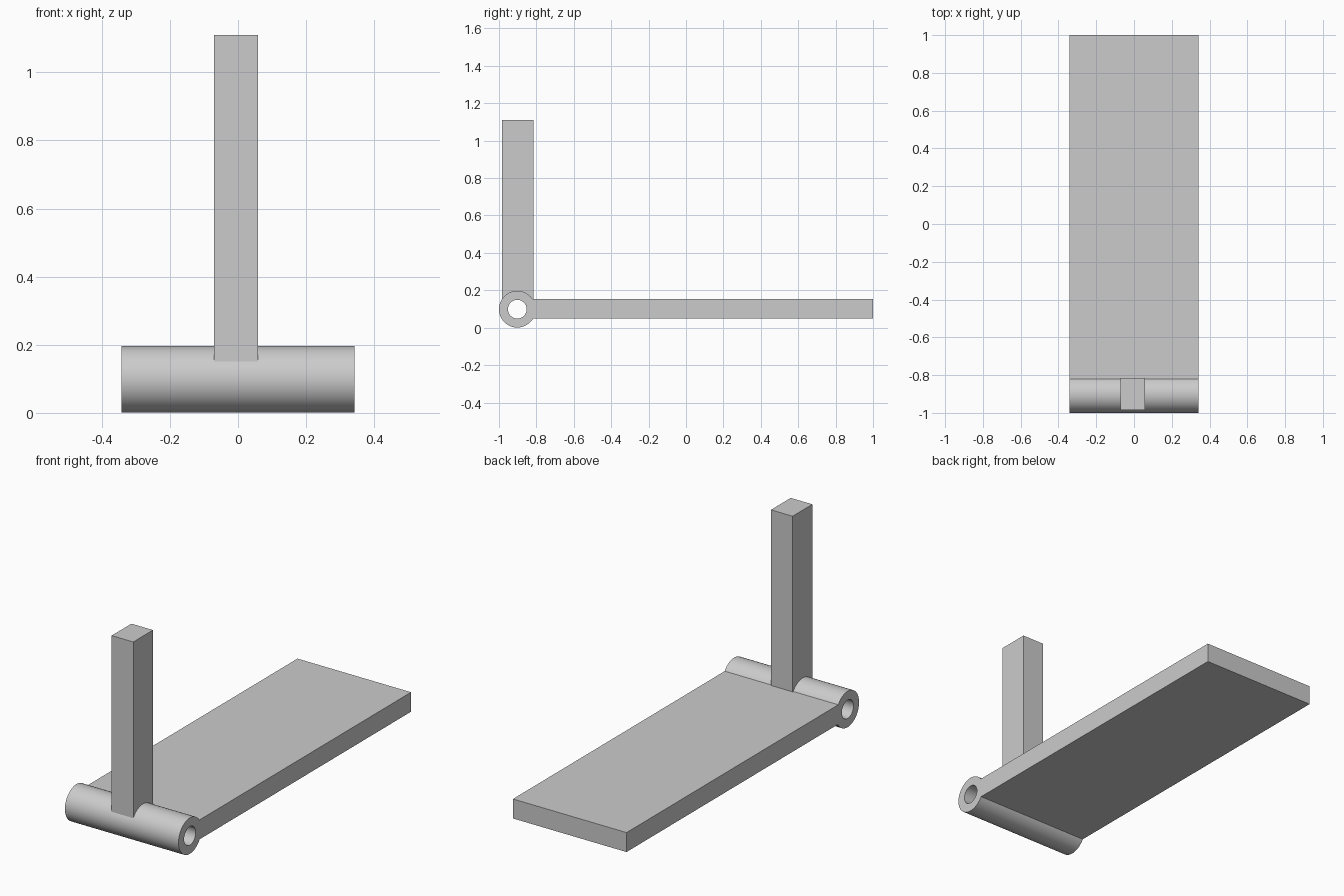
import bpy, bmesh, math

cube = bpy.data.objects.get("Cube")
if cube:
    bpy.data.objects.remove(cube, do_unlink=True)

grey = bpy.data.materials.new("light_grey")
grey.use_nodes = True
COLOUR = (0.6, 0.6, 0.6, 1)
grey.diffuse_color = COLOUR
grey.node_tree.nodes["Principled BSDF"].inputs["Base Color"].default_value = COLOUR

WIDTH = 0.342
AXIS_Y, AXIS_Z = -0.902, 0.099
OUTER, INNER, SEGMENTS = 0.098, 0.05, 64


def arc(radius, start, end, steps):
    """Points (y, z) around the hinge axis, both ends included."""
    angles = [start + (end - start) * i / steps for i in range(steps + 1)]
    return [(AXIS_Y + radius * math.cos(a), AXIS_Z + radius * math.sin(a)) for a in angles]


def finish(name, bm, smooth=False):
    bmesh.ops.recalc_face_normals(bm, faces=bm.faces)
    mesh = bpy.data.meshes.new(name)
    bm.to_mesh(mesh)
    bm.free()
    mesh.materials.append(grey)
    obj = bpy.data.objects.new(name, mesh)
    bpy.context.collection.objects.link(obj)
    if smooth:
        bpy.ops.object.select_all(action="DESELECT")
        obj.select_set(True)
        bpy.context.view_layer.objects.active = obj
        bpy.ops.object.shade_smooth_by_angle(angle=math.radians(30))
    return obj


def extrude_profile(name, profile, x0, x1):
    """Sweep a closed side profile (y, z) along x."""
    bm = bmesh.new()
    face = bm.faces.new([bm.verts.new((x0, y, z)) for y, z in profile])
    out = bmesh.ops.extrude_face_region(bm, geom=[face], use_keep_orig=True)
    moved = [v for v in out["geom"] if isinstance(v, bmesh.types.BMVert)]
    bmesh.ops.translate(bm, verts=moved, vec=(x1 - x0, 0, 0))
    return finish(name, bm)


# Hollow hinge barrel: four rings joined into a closed tube
bm = bmesh.new()
rings = []
for radius, x in ((OUTER, -WIDTH), (OUTER, WIDTH), (INNER, WIDTH), (INNER, -WIDTH)):
    points = arc(radius, 0, 2 * math.pi, SEGMENTS)[:-1]
    rings.append([bm.verts.new((x, y, z)) for y, z in points])
for k, ring in enumerate(rings):
    following = rings[(k + 1) % 4]
    for i in range(SEGMENTS):
        j = (i + 1) % SEGMENTS
        bm.faces.new((ring[i], ring[j], following[j], following[i]))
finish("hinge_barrel", bm, smooth=True)

# Flat leaf running back from the barrel
extrude_profile("hinge_leaf",
                [(-0.825, 0.048), (1, 0.048), (1, 0.154), (-0.825, 0.154)],
                -WIDTH, WIDTH)

# Upright post, its foot curved to sit in the barrel wall
foot = arc(0.095, math.radians(151), math.radians(24), 16)
extrude_profile("upright_post", foot + [(foot[-1][0], 1.11), (foot[0][0], 1.11)],
                -0.071, 0.059)
